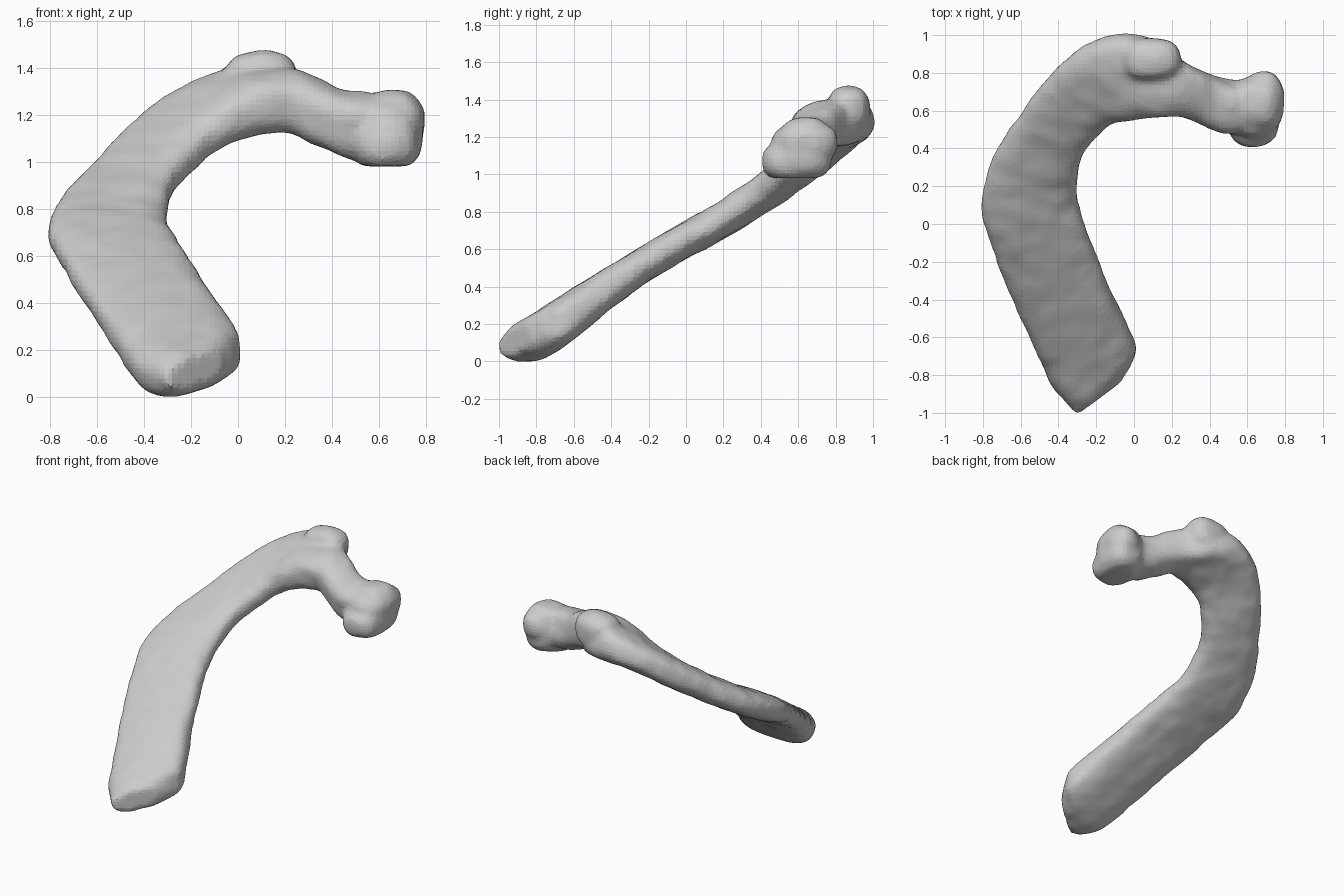
import bpy, bmesh, math
from mathutils import Vector, noise

cube = bpy.data.objects.get("Cube")
if cube:
    bpy.data.objects.remove(cube)

bone = bpy.data.materials.new("bone_grey")
bone.use_nodes = True
grey = (0.6, 0.6, 0.6, 1)
bone.diffuse_color = grey
bone.node_tree.nodes["Principled BSDF"].inputs["Base Color"].default_value = grey


def slope(x, y, lift=0.0):
    """Point on the tilted plane that the flat shaft lies in."""
    return Vector((x, y, 0.64 + 0.63 * y + lift))


# Shaft stations: outer edge, inner edge, thickness
stations = [
    (slope(-.30, -1.01, .06), slope(-.06, -.83, .04), .13),
    (slope(-.36, -.94, .02), slope(-.01, -.73, .01), .22),
    (slope(-.44, -.84, -.01), slope(.01, -.64, -.01), .24),
    (slope(-.55, -.6), slope(-.1, -.41, .02), .21),
    (slope(-.66, -.36, .01), slope(-.19, -.19, .03), .18),
    (slope(-.75, -.12, .01), slope(-.27, .02, .02), .18),
    (slope(-.81, .1, -.01), slope(-.3, .14, .01), .18),
    (slope(-.75, .34, -.03), slope(-.3, .25, .02), .18),
    (slope(-.63, .54, -.03), slope(-.27, .37, .03), .18),
    (slope(-.46, .77, -.01), slope(-.2, .46, .06), .19),
    (slope(-.28, .93, .02), slope(-.1, .54, .11), .20),
    (slope(-.08, 1.0, .04), slope(.02, .56, .18), .24),
    (slope(.1, .97, .06), slope(.14, .57, .22), .26),
    (slope(.25, .87, .1), slope(.25, .57, .22), .26),
    (slope(.4, .79, .08), slope(.38, .52, .19), .25),
    (slope(.53, .75, .08), slope(.49, .49, .17), .28),
    (slope(.68, .74, .06), slope(.66, .52, .15), .24),
]


def spline(a, b, c, d, t):
    return (b * 2 + (c - a) * t + (a * 2 - b * 5 + c * 4 - d) * t**2
            + (b * 3 - a - c * 3 + d) * t**3) * 0.5


def resample(values, steps=6):
    last = len(values) - 1
    out = []
    for i in range(last):
        a, b, c, d = (values[min(max(i + k, 0), last)] for k in (-1, 0, 1, 2))
        out += [spline(a, b, c, d, s / steps) for s in range(steps)]
    return out + [values[last]]


def power(v, exponent=0.7):
    return math.copysign(abs(v) ** exponent, v)


outer, inner, thick = (resample(list(column)) for column in zip(*stations))
mids = [(o + i) / 2 for o, i in zip(outer, inner)]
bm = bmesh.new()
SIDES = 40

# Flattened oval shaft, lofted along the stations
rings = []
for n, mid in enumerate(mids):
    along = mids[min(n + 1, len(mids) - 1)] - mids[max(n - 1, 0)]
    half = (outer[n] - inner[n]) / 2
    normal = along.cross(half).normalized() * thick[n] / 2
    rings.append([bm.verts.new(mid + half * power(math.cos(a)) + normal * power(math.sin(a)))
                  for a in (math.tau * s / SIDES for s in range(SIDES))])
for r, q in zip(rings, rings[1:]):
    for s in range(SIDES):
        t = (s + 1) % SIDES
        bm.faces.new((r[s], r[t], q[t], q[s]))
bm.faces.new(rings[0])
bm.faces.new(rings[-1])


def lump(center, size, boxy=0.8):
    """Rounded block: a sphere squared off by the exponent."""
    ball = bmesh.ops.create_icosphere(bm, subdivisions=4, radius=1)
    for v in ball["verts"]:
        v.co = [c + s * power(k, boxy) for c, s, k in zip(center, size, v.co)]


# Tubercle on the bend
lump((.10, .87, 1.35), (.15, .115, .125))

# Blocky head with its lower lip
lump((.66, .64, 1.14), (.13, .14, .165), 0.7)
lump((.69, .65, 1.17), (.105, .16, .11))
lump((.63, .57, 1.07), (.14, .165, .11))
lump((.64, .58, 1.13), (.12, .13, .13))

# Rough bone surface and the flat underside of the head
bm.normal_update()
for v in bm.verts:
    v.co += v.normal * 0.009 * noise.noise(v.co * 11)
    if v.co.x > 0.4:
        v.co.z = max(v.co.z, 0.98)
    v.co.z = max(v.co.z, 0)
bmesh.ops.recalc_face_normals(bm, faces=bm.faces)
mesh = bpy.data.meshes.new("rib_bone")
bm.to_mesh(mesh)
bm.free()
mesh.materials.append(bone)
rib = bpy.data.objects.new("rib_bone", mesh)
bpy.context.collection.objects.link(rib)

# Fuse the lumps and the shaft into one faceted skin and soften the joins
fuse = rib.modifiers.new("fuse", 'REMESH')
fuse.mode = 'VOXEL'
fuse.voxel_size = 0.022
soften = rib.modifiers.new("soften", 'SMOOTH')
soften.iterations = 4
